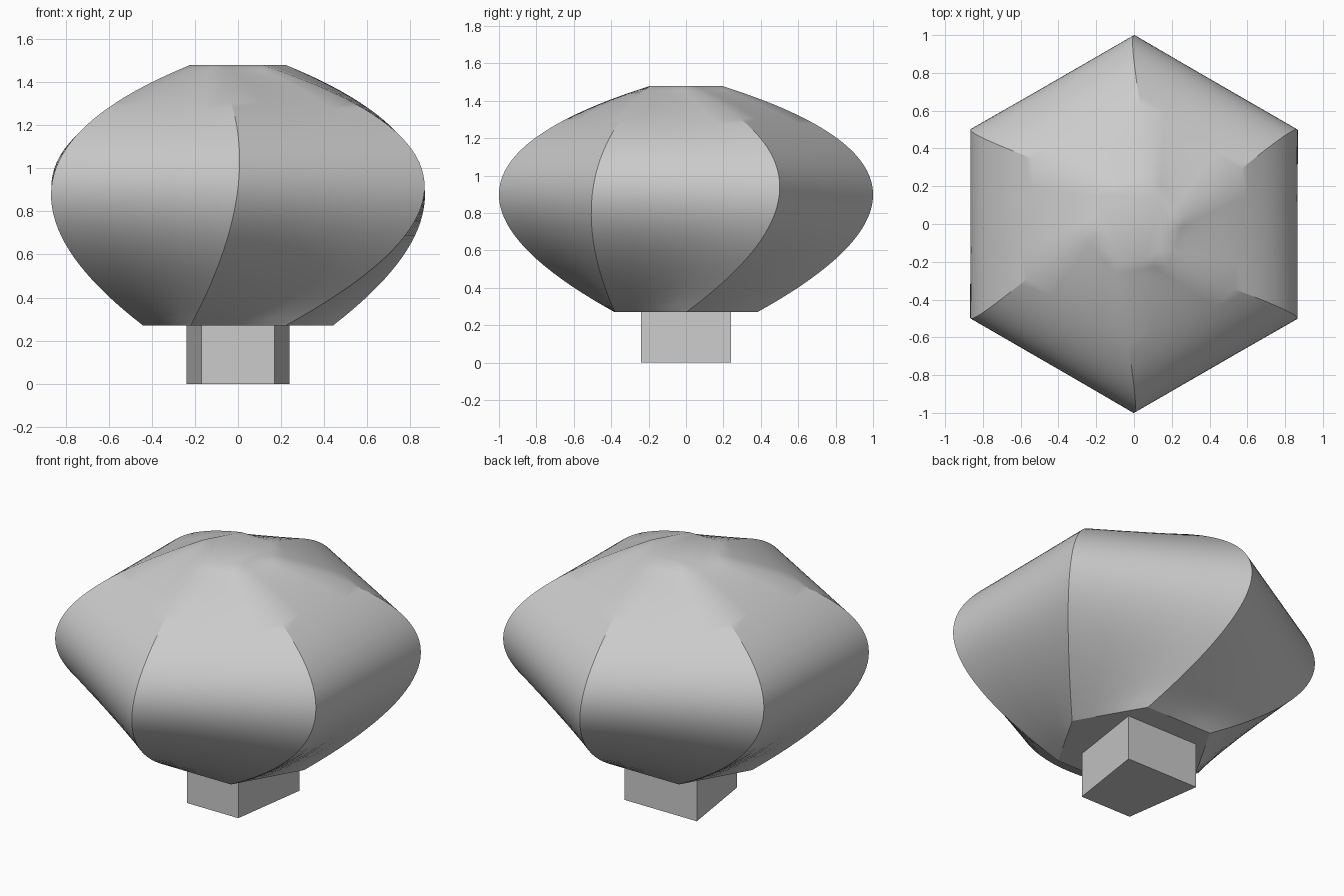
import bpy, bmesh, math
from mathutils import Vector

cube = bpy.data.objects.get("Cube")
if cube:
    bpy.data.objects.remove(cube, do_unlink=True)

grey = bpy.data.materials.new("plain_grey")
grey.use_nodes = True
grey.diffuse_color = (0.6, 0.6, 0.6, 1)
grey.node_tree.nodes["Principled BSDF"].inputs["Base Color"].default_value = (0.6, 0.6, 0.6, 1)


def loft(name, rings):
    """Skin a stack of closed rings and cap both ends."""
    bm = bmesh.new()
    loops = [[bm.verts.new(p) for p in ring] for ring in rings]
    n = len(loops[0])
    for low, high in zip(loops, loops[1:]):
        for i in range(n):
            j = (i + 1) % n
            bm.faces.new((low[i], low[j], high[j], high[i]))
    bm.faces.new(loops[0][::-1])
    bm.faces.new(loops[-1])
    bmesh.ops.recalc_face_normals(bm, faces=bm.faces)
    mesh = bpy.data.meshes.new(name)
    bm.to_mesh(mesh)
    bm.free()
    mesh.materials.append(grey)
    obj = bpy.data.objects.new(name, mesh)
    bpy.context.collection.objects.link(obj)
    return obj


def corner(radius, degrees, z):
    a = math.radians(degrees)
    return Vector((radius * math.cos(a), radius * math.sin(a), z))


# Twisted hexagonal body: each corner follows a parabola through three points
BOTTOM, MIDDLE, TOP = (0.44, 0, 0.27), (1.0, 30, 0.91), (0.22, 0, 1.48)
MID_T, LEVELS, SPLITS = 0.476, 40, 4


def corner_at(t, turn):
    a, b, c = (corner(r, deg + turn, z) for r, deg, z in (BOTTOM, MIDDLE, TOP))
    rise = (b - a) / MID_T
    bend = (c - b) / (1 - MID_T) - rise
    return a + rise * t + bend * t * (t - MID_T)


def hexagon(t):
    corners = [corner_at(t, 60 * k) for k in range(6)]
    return [corners[k].lerp(corners[(k + 1) % 6], s / SPLITS)
            for k in range(6) for s in range(SPLITS)]


body = loft("body", [hexagon(i / LEVELS) for i in range(LEVELS + 1)])

# Tapered foot, narrower at the front
FRONT, BACK, DEPTH = 0.17, 0.24, 0.24
plan = [(-FRONT, -DEPTH), (FRONT, -DEPTH), (BACK, DEPTH), (-BACK, DEPTH)]
foot = loft("foot", [[(x, y, z) for x, y in plan] for z in (0, 0.28)])

# Smooth body with crisp ridges
bpy.ops.object.select_all(action='DESELECT')
for obj in (body, foot):
    obj.select_set(True)
bpy.context.view_layer.objects.active = body
bpy.ops.object.shade_smooth_by_angle(angle=math.radians(30))
